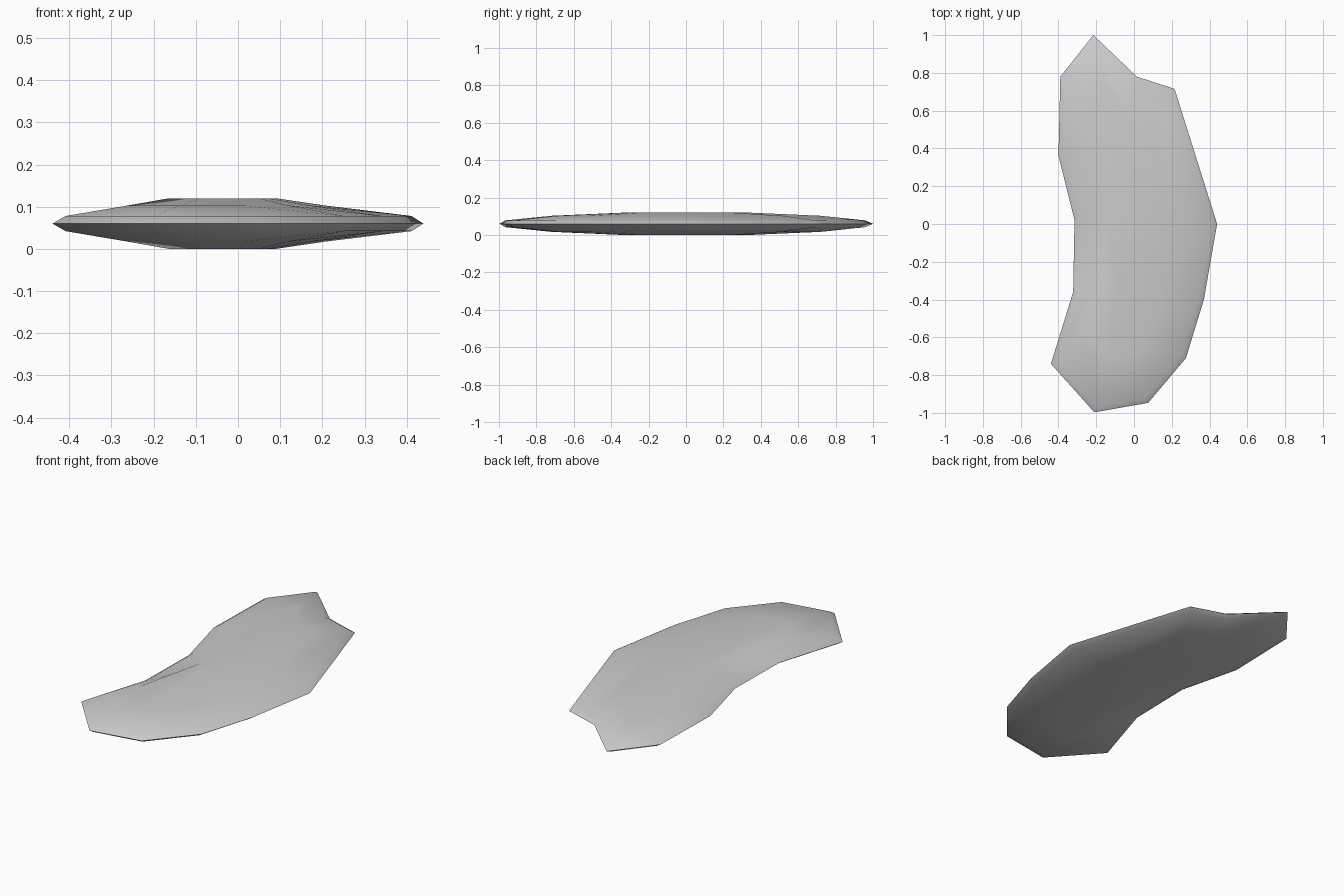
import bpy, bmesh
from mathutils import Vector

if "Cube" in bpy.data.objects:
    bpy.data.objects.remove(bpy.data.objects["Cube"])

# Outer edge seen from above, clockwise
OUTLINE = [Vector(p) for p in (
    (-0.215, 1.0), (0.015, 0.78), (0.215, 0.715), (0.44, 0.0), (0.37, -0.4),
    (0.275, -0.71), (0.075, -0.947), (-0.21, -0.997), (-0.44, -0.74),
    (-0.322, -0.36), (-0.315, 0.02), (-0.40, 0.36), (-0.39, 0.78))]
MID = 0.06
N = len(OUTLINE)


def inset(points, d):
    """Move every edge inwards by d (clockwise polygon)."""
    out = []
    for i, p in enumerate(points):
        a = (p - points[i - 1]).normalized()
        b = (points[(i + 1) % N] - p).normalized()
        na, nb = Vector((a.y, -a.x)), Vector((b.y, -b.x))
        out.append(p + (na + nb) * d / (1 + na.dot(nb)))
    return out


def spine(y):
    return -0.06 - 0.1 * y * y


def shrink(points, sx, sy):
    """Scale the outline towards its bent centre line."""
    return [Vector((spine(p.y * sy) + sx * (p.x - spine(p.y)), p.y * sy))
            for p in points]


bm = bmesh.new()


def add_ring(points, z):
    return [bm.verts.new((p.x, p.y, z)) for p in points]


def bridge(a, b):
    for i in range(N):
        j = (i + 1) % N
        bm.faces.new((a[i], a[j], b[j], b[i]))


# Rim, bevel, shoulder and flat crown, mirrored above and below
rim = add_ring(OUTLINE, MID)
for side in (1, -1):
    previous = rim
    for points, h in ((inset(OUTLINE, 0.028), 0.018),
                      (shrink(OUTLINE, 0.53, 0.72), 0.043),
                      (shrink(OUTLINE, 0.3, 0.33), 0.06)):
        ring = add_ring(points, MID + side * h)
        bridge(previous, ring)
        previous = ring
    bm.faces.new(previous)
bmesh.ops.recalc_face_normals(bm, faces=bm.faces[:])

mesh = bpy.data.meshes.new("curved_slab")
bm.to_mesh(mesh)
bm.free()
slab = bpy.data.objects.new("curved_slab", mesh)
bpy.context.collection.objects.link(slab)
bpy.context.view_layer.objects.active = slab
slab.select_set(True)
bpy.ops.object.shade_smooth_by_angle(angle=0.9)
